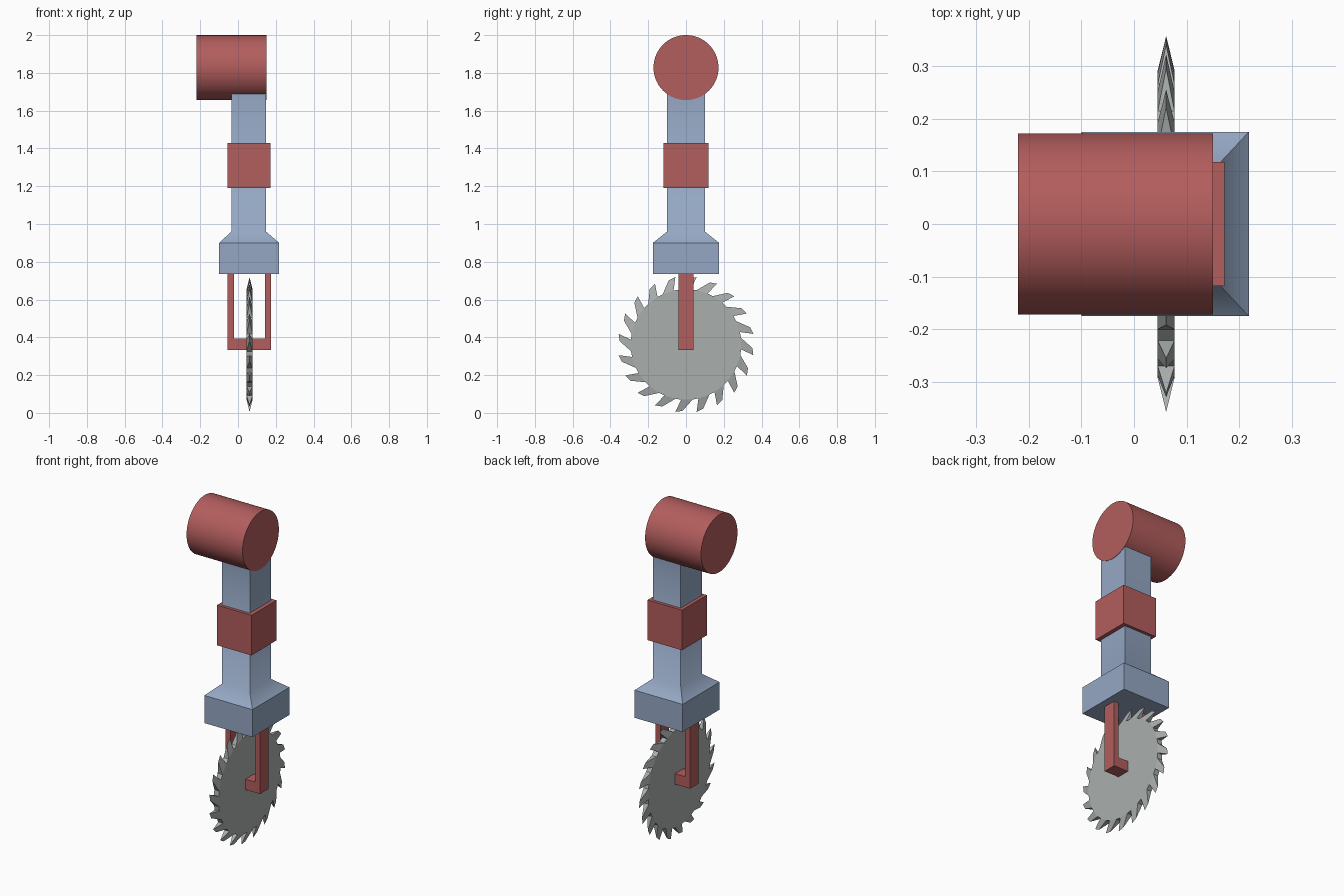
import bpy, bmesh, math

if "Cube" in bpy.data.objects:
    bpy.data.objects.remove(bpy.data.objects["Cube"])


def material(name, rgb):
    m = bpy.data.materials.new(name)
    m.diffuse_color = (*rgb, 1)
    m.use_nodes = True
    m.node_tree.nodes["Principled BSDF"].inputs["Base Color"].default_value = m.diffuse_color
    return m


RED = material("dull red", (0.45, 0.11, 0.11))
BLUE = material("steel blue", (0.30, 0.39, 0.55))
GREY = material("blade grey", (0.40, 0.43, 0.42))


def finish(bm, name, mat):
    bmesh.ops.recalc_face_normals(bm, faces=bm.faces[:])
    me = bpy.data.meshes.new(name)
    bm.to_mesh(me)
    bm.free()
    me.materials.append(mat)
    ob = bpy.data.objects.new(name, me)
    bpy.context.collection.objects.link(ob)
    return ob


def loft(name, rings, mat, smooth_z=None):
    """Skin rectangular rings (x0, x1, half_y, z); soften only the ring at smooth_z."""
    bm = bmesh.new()
    loops = [[bm.verts.new(p) for p in
              ((x0, -y, z), (x1, -y, z), (x1, y, z), (x0, y, z))]
             for x0, x1, y, z in rings]
    for a, b in zip(loops, loops[1:]):
        for i in range(4):
            j = (i + 1) % 4
            bm.faces.new((a[i], a[j], b[j], b[i]))
    bm.faces.new(loops[0][::-1])
    bm.faces.new(loops[-1])
    if smooth_z is not None:
        for f in bm.faces:
            f.smooth = True
        for e in bm.edges:
            e.smooth = all(abs(v.co.z - smooth_z) < 1e-4 for v in e.verts)
    return finish(bm, name, mat)


# Arm: flared socket running up into a square column
loft("arm", [(-0.10, 0.218, 0.175, 0.735), (-0.10, 0.218, 0.175, 0.90),
             (-0.035, 0.148, 0.10, 0.96), (-0.035, 0.148, 0.10, 1.69)],
     BLUE, smooth_z=0.96)

# Collar around the column
loft("collar", [(-0.056, 0.172, 0.118, 1.19), (-0.056, 0.172, 0.118, 1.43)], RED)

# Shoulder drum
bpy.ops.mesh.primitive_cylinder_add(vertices=64, radius=0.172, depth=0.37,
                                    location=(-0.035, 0, 1.828),
                                    rotation=(0, math.pi / 2, 0))
drum = bpy.context.object
drum.name = "shoulder_drum"
drum.data.materials.append(RED)
bpy.ops.object.shade_smooth_by_angle(angle=math.radians(40))

# U-shaped blade fork, a profile extruded along y
bm = bmesh.new()
profile = [(-0.055, 0.737), (-0.055, 0.332), (0.174, 0.332), (0.174, 0.737),
           (0.142, 0.737), (0.142, 0.395), (-0.021, 0.395), (-0.021, 0.737)]
face = bm.faces.new([bm.verts.new((x, -0.04, z)) for x, z in profile])
out = bmesh.ops.extrude_face_region(bm, geom=[face])
bmesh.ops.translate(bm, vec=(0, 0.08, 0),
                    verts=[v for v in out["geom"] if isinstance(v, bmesh.types.BMVert)])
finish(bm, "blade_fork", RED)

# Saw blade: flat disc with leaning teeth that thin to an edge
TEETH, CX, CZ, HALF, ROOT = 20, 0.061, 0.362, 0.016, 0.293
bm = bmesh.new()


def vert(x, r, deg):
    a = math.radians(deg)
    return bm.verts.new((CX + x, r * math.cos(a), CZ + r * math.sin(a)))


step = 360 / TEETH
sides = {s: [vert(s * HALF, ROOT, 9 + step * k + d)
             for k in range(TEETH) for d in (4, 16)] for s in (-1, 1)}
L, R = sides[-1], sides[1]
bm.faces.new(L)
bm.faces.new(R[::-1])
for k in range(TEETH):
    i, j, n = 2 * k, 2 * k + 1, (2 * k + 2) % (2 * TEETH)
    lead = vert(0, 0.361, 9 + step * k)
    trail = vert(0, 0.352, 9 + step * k + 6)
    bm.faces.new((L[i], L[j], trail, lead))
    bm.faces.new((R[j], R[i], lead, trail))
    bm.faces.new((L[i], lead, R[i]))
    bm.faces.new((L[j], R[j], trail))
    bm.faces.new((L[j], L[n], R[n], R[j]))
finish(bm, "saw_blade", GREY)
